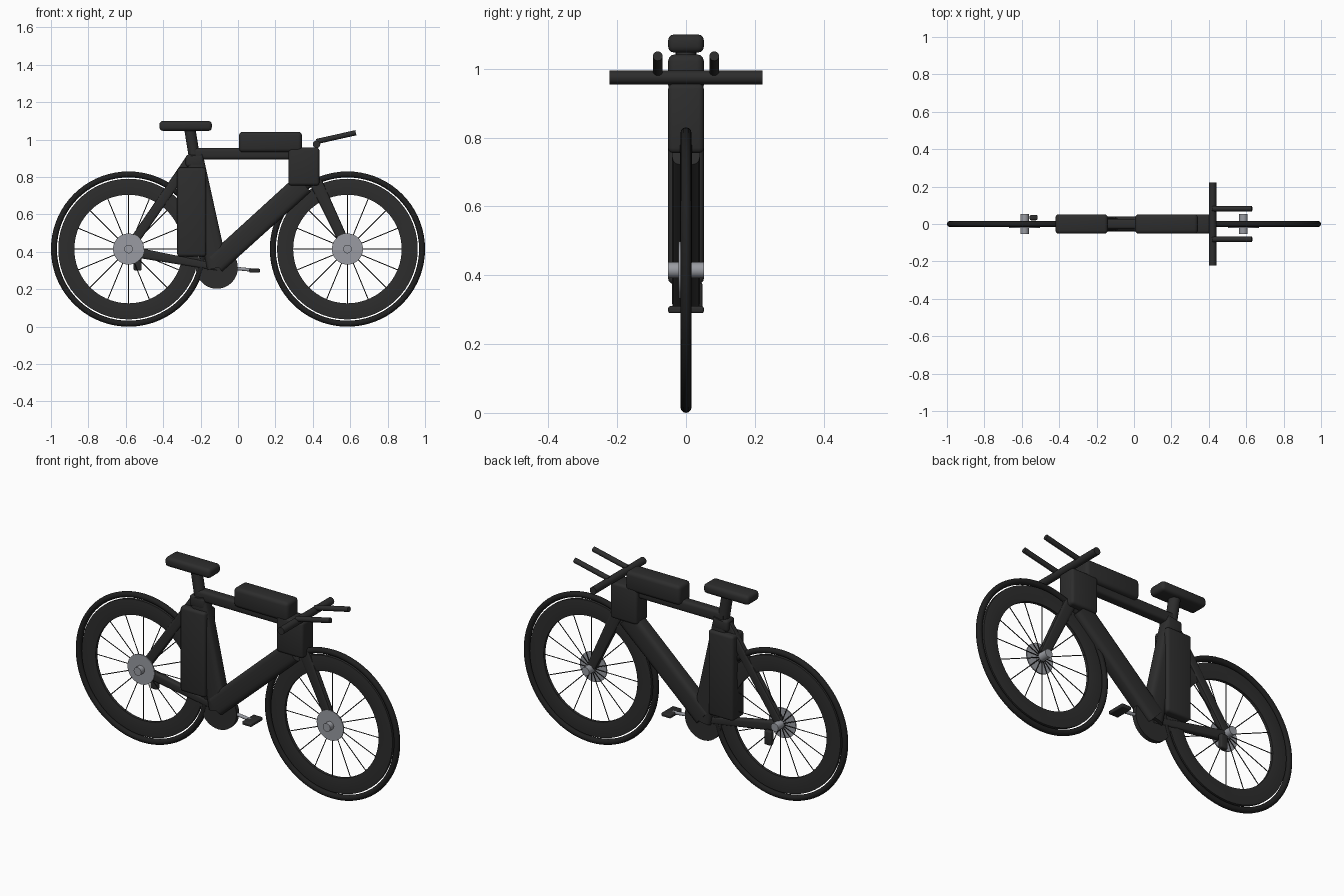
import bpy
import bmesh
from math import pi, cos, sin, atan2
from mathutils import Vector, Matrix

if "Cube" in bpy.data.objects:
    bpy.data.objects.remove(bpy.data.objects["Cube"], do_unlink=True)


def material(name, colour):
    m = bpy.data.materials.new(name)
    m.use_nodes = True
    rgba = (*colour, 1)
    m.diffuse_color = rgba
    m.node_tree.nodes["Principled BSDF"].inputs["Base Color"].default_value = rgba
    return m


BLACK = material("matte black", (0.026, 0.026, 0.026))
RUBBER = material("tyre rubber", (0.014, 0.014, 0.014))
METAL = material("brushed metal", (0.32, 0.33, 0.36))


def finish(name, bm, mat, smooth=True):
    bmesh.ops.recalc_face_normals(bm, faces=bm.faces)
    me = bpy.data.meshes.new(name)
    bm.to_mesh(me)
    bm.free()
    me.materials.append(mat)
    ob = bpy.data.objects.new(name, me)
    bpy.context.collection.objects.link(ob)
    if smooth:
        bpy.ops.object.select_all(action="DESELECT")
        ob.select_set(True)
        bpy.context.view_layer.objects.active = ob
        bpy.ops.object.shade_smooth_by_angle(angle=0.6)
    return ob


def box(name, lo, hi, mat=BLACK, bevel=0.015):
    """Rounded box between two corners."""
    bm = bmesh.new()
    bmesh.ops.create_cube(bm, size=1)
    lo, hi = Vector(lo), Vector(hi)
    for v in bm.verts:
        v.co = (lo + hi) / 2 + Vector(a * b for a, b in zip(v.co, hi - lo))
    bmesh.ops.bevel(bm, geom=bm.edges[:], offset=bevel, segments=3,
                    profile=0.5, affect="EDGES")
    return finish(name, bm, mat)


def rod(name, a, b, r, mat=BLACK, sides=20):
    """Round bar between two points."""
    a, b = Vector(a), Vector(b)
    bm = bmesh.new()
    rot = (b - a).to_track_quat("Z", "Y").to_matrix().to_4x4()
    bmesh.ops.create_cone(bm, cap_ends=True, segments=sides, radius1=r, radius2=r,
                          depth=(b - a).length,
                          matrix=Matrix.Translation((a + b) / 2) @ rot)
    return finish(name, bm, mat)


def tube(name, a, b, wide_a, wide_b, depth, bevel=0.015):
    """Tapered aero tube in the XZ plane, from a to b."""
    a, b = Vector((a[0], 0, a[1])), Vector((b[0], 0, b[1]))
    along = b - a
    side = along.cross(Vector((0, 1, 0))).normalized()
    bm = bmesh.new()
    bmesh.ops.create_cube(bm, size=1)
    bm.edges.ensure_lookup_table()
    long_edges = [e for e in bm.edges if abs(e.verts[0].co.z - e.verts[1].co.z) > 0.5]
    bmesh.ops.bevel(bm, geom=long_edges, offset=0.25, segments=3,
                    profile=0.5, affect="EDGES")
    for v in bm.verts:
        t = v.co.z + 0.5
        wide = wide_a + (wide_b - wide_a) * t
        v.co = a + along * t + side * v.co.x * wide + Vector((0, v.co.y * depth, 0))
    return finish(name, bm, BLACK)


def ring(name, centre, profile, mat, steps=72):
    """Closed (radius, y) profile spun about the wheel axle."""
    bm = bmesh.new()
    loops = []
    for i in range(steps):
        t = 2 * pi * i / steps
        loops.append([bm.verts.new((centre[0] + r * cos(t), y, centre[1] + r * sin(t)))
                      for r, y in profile])
    n = len(profile)
    for i in range(steps):
        p, q = loops[i], loops[(i + 1) % steps]
        for j in range(n):
            k = (j + 1) % n
            bm.faces.new((p[j], p[k], q[k], q[j]))
    return finish(name, bm, mat)


# Wheels
def wheel(label, x):
    z = 0.415
    tyre = [(0.399 + 0.016 * cos(2 * pi * i / 12), 0.016 * sin(2 * pi * i / 12))
            for i in range(12)]
    ring(label + "_tyre", (x, z), tyre, RUBBER)
    rim = [(0.376, -0.008), (0.376, 0.008), (0.33, 0.013), (0.29, 0.008),
           (0.29, -0.008), (0.33, -0.013)]
    ring(label + "_rim", (x, z), rim, BLACK)
    for i in range(16):
        t = 2 * pi * i / 16
        rod(f"{label}_spoke_{i + 1}", (x + 0.015 * cos(t), 0, z + 0.015 * sin(t)),
            (x + 0.3 * cos(t), 0, z + 0.3 * sin(t)), 0.0025, BLACK, 6)
    rod(label + "_axle", (x, -0.053, z), (x, 0.053, z), 0.023, METAL)
    rod(label + "_brake_disc", (x, -0.022, z), (x, -0.016, z), 0.083, METAL, 40)


wheel("rear", -0.585)
wheel("front", 0.585)

# Frame
tube("down_tube", (-0.122, 0.337), (0.35, 0.765), 0.112, 0.116, 0.08)
tube("seat_tube", (-0.11, 0.315), (-0.235, 0.915), 0.11, 0.095, 0.07)
tube("top_tube", (-0.25, 0.925), (0.30, 0.925), 0.06, 0.06, 0.056)
tube("seat_stay", (-0.575, 0.43), (-0.25, 0.9), 0.05, 0.055, 0.034)
tube("chain_stay", (-0.575, 0.402), (-0.11, 0.318), 0.055, 0.036, 0.034)
tube("fork", (0.415, 0.775), (0.578, 0.43), 0.07, 0.052, 0.034)
box("head_box", (0.27, -0.052, 0.755), (0.435, 0.052, 0.957))

# Storage and saddle
box("frame_bottle_box", (-0.325, -0.052, 0.375), (-0.17, 0.052, 0.85))
box("seat_clamp", (-0.28, -0.036, 0.855), (-0.185, 0.036, 0.92))
box("top_tube_bag", (0.005, -0.052, 0.933), (0.342, 0.052, 1.042), bevel=0.02)
rod("seat_post", (-0.232, 0, 0.9), (-0.258, 0, 1.06), 0.03)
box("saddle", (-0.42, -0.052, 1.047), (-0.14, 0.052, 1.1), bevel=0.018)

# Handlebar and extensions
rod("handlebar", (0.42, -0.222, 0.975), (0.42, 0.222, 0.975), 0.02)
for side, label in ((1, "left"), (-1, "right")):
    rod(label + "_extension", (0.42, side * 0.082, 0.99),
        (0.63, side * 0.082, 1.037), 0.014)

# Drivetrain
rod("chainring", (-0.113, -0.012, 0.315), (-0.113, 0.012, 0.315), 0.112, BLACK, 40)
rod("crank_arm", (-0.11, 0, 0.322), (0.08, 0, 0.302), 0.009, METAL)
box("pedal", (0.06, -0.052, 0.29), (0.118, 0.052, 0.31), bevel=0.006)
box("derailleur", (-0.558, 0.02, 0.3), (-0.515, 0.048, 0.38), bevel=0.008)
